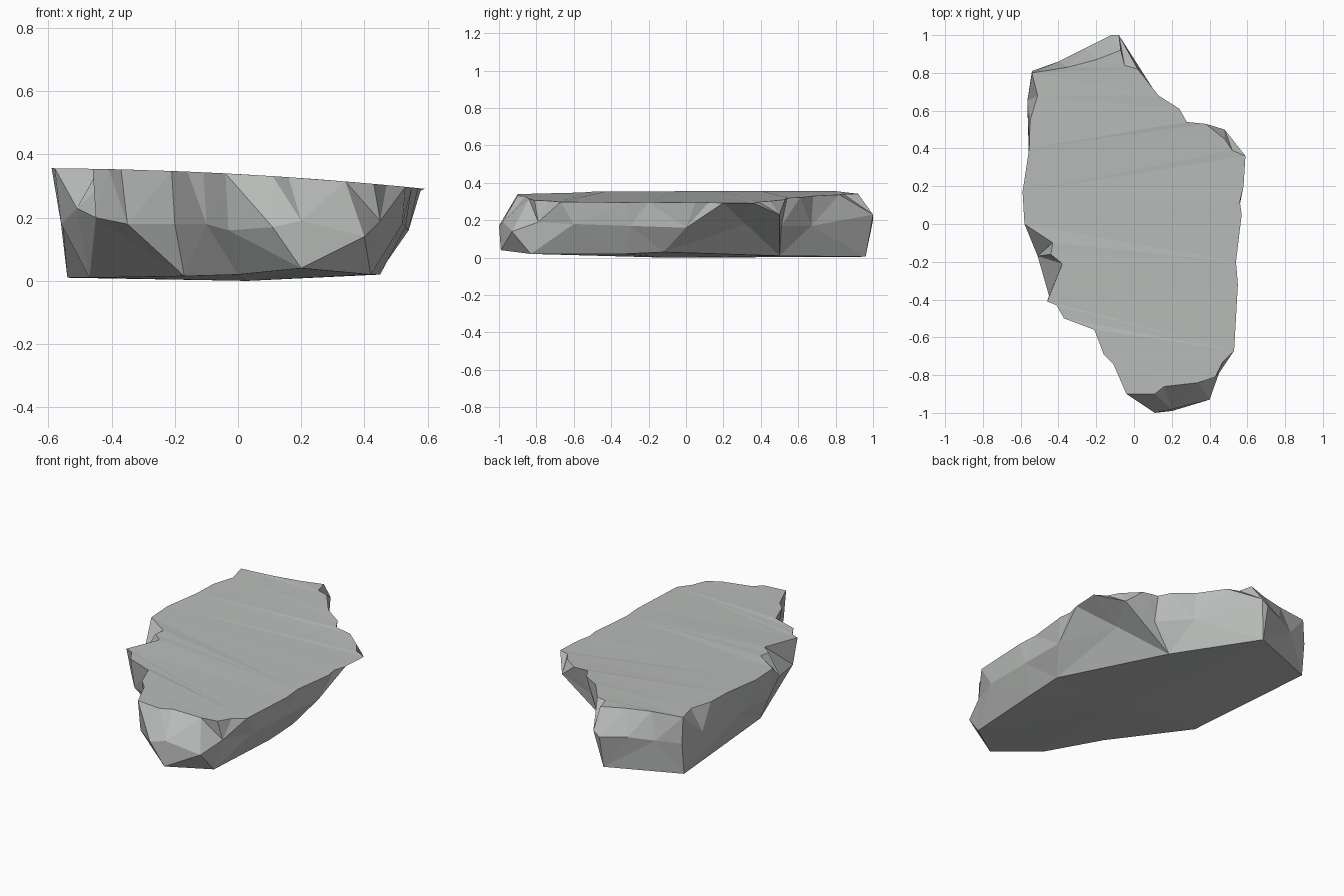
import bpy, bmesh
from mathutils import Vector
from mathutils.geometry import tessellate_polygon

if "Cube" in bpy.data.objects:
    bpy.data.objects.remove(bpy.data.objects["Cube"])

# Outline of the flat top, counter-clockwise from the front corner
TOP = [(-.04, -.9), (.11, -.9), (.16, -.86), (.34, -.84), (.43, -.81), (.47, -.73),
       (.53, -.67), (.55, -.32), (.54, -.2), (.57, .05), (.56, .12), (.58, .2),
       (.59, .36), (.52, .39), (.48, .45), (.38, .53), (.28, .54), (.24, .61),
       (.13, .68), (.02, .82), (-.05, .84), (-.07, .92), (-.2, .87), (-.35, .83),
       (-.54, .8), (-.51, .68), (-.55, .55), (-.555, .4), (-.59, .17), (-.58, 0),
       (-.43, -.1), (-.44, -.16), (-.38, -.21), (-.46, -.41), (-.41, -.43),
       (-.37, -.5), (-.21, -.56), (-.16, -.69), (-.11, -.74)]

# Chipped ridge half way down the sides
MIDDLE = [(.11, -1, .17), (.2, -.98, .19), (.4, -.93, .14), (.45, -.79, .19),
          (.52, -.6, .18), (.53, -.3, .17), (.54, 0, .16), (.39, .32, .18),
          (.48, .5, .23), (.28, .51, .17), (.13, .67, .17),
          (-.08, 1, .23), (-.12, 1, .2), (-.26, .93, .21), (-.4, .86, .2),
          (-.54, .81, .2), (-.565, .65, .22),
          (-.555, .3, .18), (-.56, 0, .18), (-.51, -.17, .23), (-.45, -.38, .2),
          (-.35, -.49, .18), (-.2, -.53, .18), (-.1, -.74, .18), (-.03, -.89, .16)]

# Smaller outline of the underside
BOTTOM = [(.2, -.99, .04), (.42, -.83, .02), (.45, -.34, .02), (.45, -.12, .03),
          (.17, .5, .01), (-.12, .96, .005), (-.54, .79, .01), (-.47, -.04, .01),
          (-.17, -.46, .015), (0, -.78, .02)]


def top_height(x, y):
    return .338 - .055 * x - .04 * x * x


def stitch(bm, upper, lower):
    """Join two closed loops with triangles, using the shortest cross edges."""
    a, b = upper + upper[:1], lower + lower[:1]
    cost, step = {(0, 0): 0}, {}
    for i in range(len(a)):
        for j in range(len(b)):
            options = [p for p in ((i - 1, j), (i, j - 1)) if p in cost]
            if options:
                step[i, j] = min(options, key=cost.get)
                cost[i, j] = cost[step[i, j]] + (a[i].co - b[j].co).length_squared
    i, j = len(a) - 1, len(b) - 1
    while (i, j) != (0, 0):
        p, q = step[i, j]
        if p != i:
            bm.faces.new((a[p], b[j], a[i]))
        else:
            bm.faces.new((a[i], b[q], b[j]))
        i, j = p, q


bm = bmesh.new()
top = [bm.verts.new((x, y, top_height(x, y))) for x, y in TOP]
middle = [bm.verts.new(p) for p in MIDDLE]
bottom = [bm.verts.new(p) for p in BOTTOM]

# Faceted sides
stitch(bm, top, middle)
stitch(bm, middle, bottom)

# Flat top, and a slightly bulging underside
for tri in tessellate_polygon([[Vector((x, y, 0)) for x, y in TOP]]):
    bm.faces.new([top[k] for k in tri])
centre = bm.verts.new((.03, -.1, 0))
for k in range(len(bottom)):
    bm.faces.new((bottom[k], bottom[k - 1], centre))

bmesh.ops.recalc_face_normals(bm, faces=bm.faces)
mesh = bpy.data.meshes.new("rock_slab")
bm.to_mesh(mesh)
bm.free()
rock = bpy.data.objects.new("rock_slab", mesh)
bpy.context.collection.objects.link(rock)

# Dark grey stone
stone = bpy.data.materials.new("stone")
stone.diffuse_color = (.49, .505, .495, 1)
stone.use_nodes = True
stone.node_tree.nodes["Principled BSDF"].inputs["Base Color"].default_value = stone.diffuse_color
mesh.materials.append(stone)
